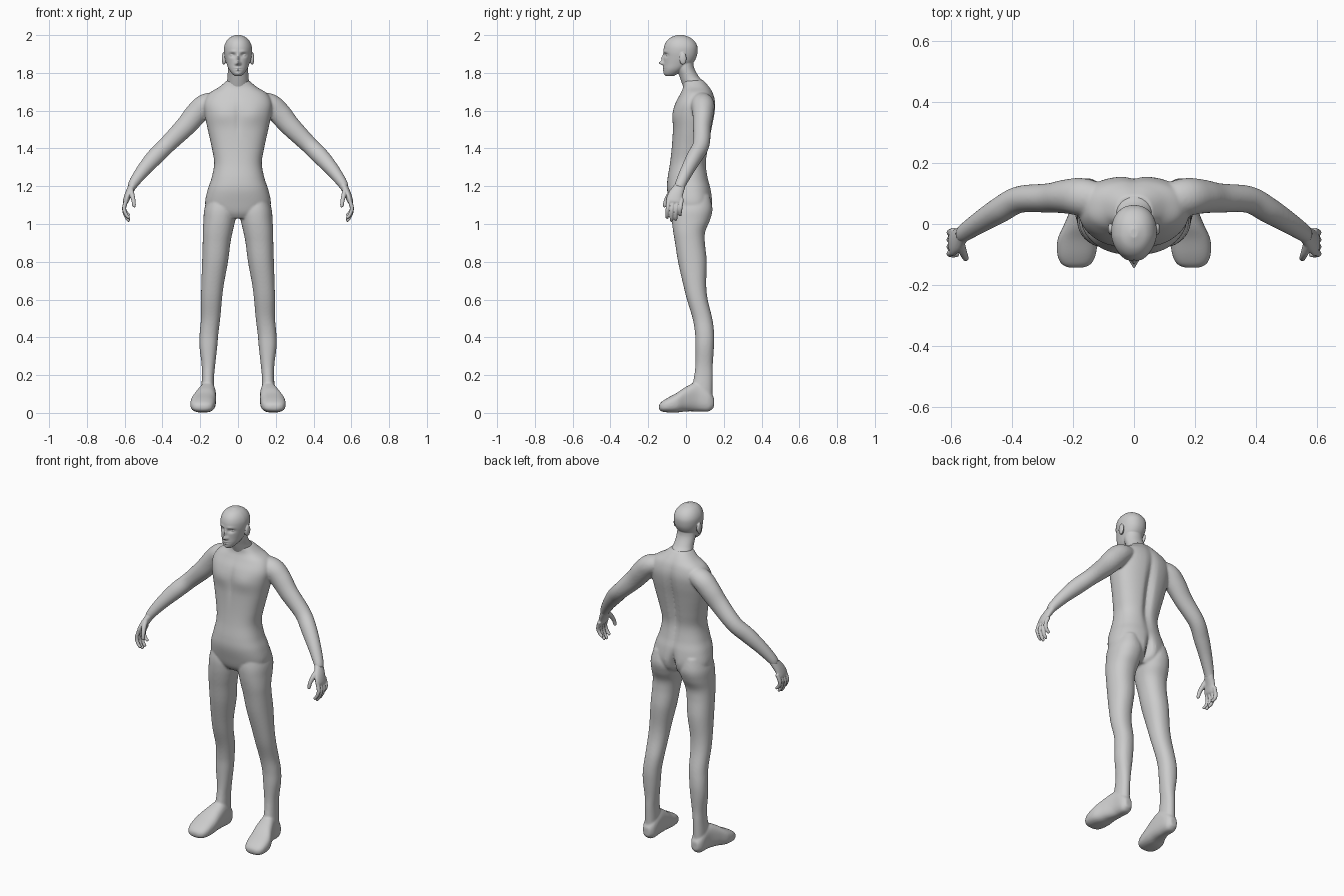
import bpy, bmesh, math
from mathutils import Vector, Matrix

skin = bpy.data.materials.new("grey_skin")
skin.diffuse_color = (0.6, 0.6, 0.6, 1)


def spline(rows, n=6):
    """Smoothly interpolate a short table of sections (Catmull-Rom)."""
    out = []
    for i in range(len(rows) - 1):
        p = [rows[max(0, min(len(rows) - 1, i + k))] for k in (-1, 0, 1, 2)]
        for s in range(n):
            t = s / n
            out.append([b + 0.5 * t * ((c - a) + t * (2*a - 5*b + 4*c - d + t * (3*(b - c) + d - a)))
                        for a, b, c, d in zip(*p)])
    return out + [list(rows[-1])]


def oval(n, power):
    """Unit superellipse."""
    f = lambda v: math.copysign(abs(v) ** (2 / power), v)
    return [(f(math.cos(2*math.pi*i/n)), f(math.sin(2*math.pi*i/n))) for i in range(n)]


def skin_rings(bm, rings, mirror):
    """Close a stack of rings into a solid, optionally on both sides."""
    made = []
    for sx in ((1, -1) if mirror else (1,)):
        vs = [[bm.verts.new((sx * p[0], p[1], p[2])) for p in r] for r in rings]
        n = len(rings[0])
        for a, b in zip(vs, vs[1:]):
            for i in range(n):
                bm.faces.new((a[i], a[(i+1) % n], b[(i+1) % n], b[i]))
        bm.faces.new(vs[0])
        bm.faces.new(vs[-1])
        made += [v for r in vs for v in r]
    return made


def stack(bm, rows, axis="z", power=2.2, mirror=False, n=40):
    """Rows: (position along axis, x0, x1, other0, other1)."""
    rings = []
    for p, x0, x1, a0, a1 in spline(rows):
        ring = []
        for u, v in oval(n, power):
            x, a = (x0 + x1)/2 + u*(x1 - x0)/2, (a0 + a1)/2 + v*(a1 - a0)/2
            ring.append((x, a, p) if axis == "z" else (x, p, a))
        rings.append(ring)
    return skin_rings(bm, rings, mirror)


def tube(bm, rows, n=24):
    """Rows: (x, y, z, radius toward y, radius across); both sides."""
    pts = spline(rows)
    rings = []
    for i, (x, y, z, ra, rb) in enumerate(pts):
        t = (Vector(pts[min(i+1, len(pts)-1)][:3]) - Vector(pts[max(i-1, 0)][:3])).normalized()
        u = (Vector((0, 1, 0)) - t * t.y).normalized()
        w = t.cross(u)
        rings.append([Vector((x, y, z)) + u*a*ra + w*b*rb for a, b in oval(n, 2)])
    skin_rings(bm, rings, True)


def ellipsoid(bm, centre, size):
    for s in (1, -1):
        m = Matrix.Translation((s*centre[0], centre[1], centre[2])) @ Matrix.Diagonal((*size, 1))
        bmesh.ops.create_uvsphere(bm, u_segments=24, v_segments=16, radius=1, matrix=m)


def sculpt(verts, marks, mid, front=True):
    """Push the front or back surface along y with soft bumps: (x, z, width, height, amount)."""
    for v in verts:
        w = max(0, min(1, ((mid - v.co.y) if front else (v.co.y - mid)) / 0.04))
        v.co.y += w * sum(d * math.exp(-((abs(v.co.x) - x)/sx)**2 - ((v.co.z - z)/sz)**2)
                          for x, z, sx, sz, d in marks)


def finish(bm, name, voxel, smooth):
    """Fuse the overlapping solids into one smooth skin."""
    bmesh.ops.recalc_face_normals(bm, faces=bm.faces)
    me = bpy.data.meshes.new(name)
    bm.to_mesh(me)
    bm.free()
    me.materials.append(skin)
    ob = bpy.data.objects.new(name, me)
    bpy.context.collection.objects.link(ob)
    r = ob.modifiers.new("fuse", "REMESH")
    r.mode, r.voxel_size, r.use_smooth_shade = "VOXEL", voxel, True
    s = ob.modifiers.new("soften", "SMOOTH")
    s.factor, s.iterations = 0.5, smooth


body = bmesh.new()
# torso: height, half width, front, back
torso = [(1.03, .10, -.05, .09), (1.06, .155, -.07, .125), (1.11, .174, -.085, .14),
         (1.18, .161, -.10, .133), (1.24, .141, -.098, .118), (1.32, .126, -.085, .108),
         (1.40, .138, -.076, .119), (1.50, .16, -.07, .137), (1.58, .176, -.07, .152),
         (1.64, .18, -.056, .156), (1.69, .155, -.03, .145), (1.725, .10, -.015, .125),
         (1.76, .058, -.015, .095)]
tv = stack(body, [(z, -w, w, a, b) for z, w, a, b in torso], power=2.4, n=72)
sculpt(tv, [(.08, 1.58, .05, .05, -.006), (0, 1.56, .014, .09, .006)], .03)
sculpt(tv, [(0, 1.45, .022, .2, -.022), (0, 1.08, .018, .07, -.04)], .04, front=False)
# legs: height, inner, outer, front, back
stack(body, [(1.15, .04, .155, -.06, .125), (1.08, .01, .178, -.075, .14), (1.02, .015, .183, -.075, .127),
             (.96, .028, .186, -.068, .102), (.9, .04, .187, -.058, .10), (.8, .053, .19, -.042, .11),
             (.68, .075, .194, -.015, .107), (.6, .085, .196, .005, .115), (.5, .094, .196, .035, .139),
             (.42, .104, .203, .048, .149), (.35, .11, .204, .05, .148), (.26, .12, .193, .05, .142),
             (.2, .126, .191, .044, .142), (.12, .126, .194, .03, .14), (.03, .125, .195, .03, .138)],
      mirror=True)
# feet: depth, inner, outer, sole, instep
stack(body, [(.148, .14, .18, .03, .08), (.12, .122, .197, .008, .12), (.06, .117, .205, .008, .16),
             (.0, .116, .228, .008, .138), (-.05, .118, .25, .002, .105), (-.1, .125, .251, .003, .078),
             (-.13, .14, .238, .008, .058), (-.143, .165, .215, .02, .042)],
      axis="y", power=2.6, mirror=True)
# arms
tube(body, [(.10, .075, 1.655, .055, .045), (.17, .088, 1.632, .062, .058), (.22, .09, 1.585, .056, .06),
            (.28, .085, 1.515, .048, .054), (.375, .08, 1.42, .044, .046), (.44, .045, 1.355, .042, .045),
            (.50, .008, 1.287, .036, .037), (.55, -.025, 1.22, .03, .028), (.565, -.037, 1.19, .027, .022)])
finish(body, "body", .006, 5)

hands = bmesh.new()
# palms
tube(hands, [(.545, -.022, 1.228, .024, .022), (.562, -.035, 1.195, .03, .021), (.582, -.055, 1.155, .039, .018),
             (.594, -.064, 1.12, .042, .015), (.597, -.066, 1.108, .03, .008)])
# fingers
for i, length in enumerate((.085, .1, .095, .072)):
    y = -.097 + .023 * i
    tube(hands, [(.588, y + .006, 1.135, .011, .011), (.603, y, 1.115 - .35*length, .0105, .0105),
                 (.593, y - .003, 1.115 - .75*length, .0095, .0095),
                 (.578, y - .003, 1.118 - length, .008, .008), (.575, y - .003, 1.115 - length, .003, .003)], 16)
# thumbs
tube(hands, [(.568, -.06, 1.185, .014, .014), (.56, -.09, 1.152, .014, .013), (.553, -.107, 1.122, .011, .011),
             (.55, -.113, 1.095, .009, .009), (.55, -.114, 1.088, .003, .003)], 16)
finish(hands, "hands", .0035, 3)

head = bmesh.new()
# neck
stack(head, [(1.66, -.06, .06, .01, .125), (1.74, -.06, .06, -.02, .103), (1.78, -.055, .055, -.034, .068),
             (1.83, -.054, .054, -.05, .042), (1.88, -.05, .05, -.05, .04)], power=2)
# skull: height, half width, front, back
skull = [(1.783, .018, -.105, -.065), (1.797, .034, -.115, -.04), (1.82, .05, -.118, -.005),
         (1.85, .061, -.118, .035), (1.88, .069, -.118, .054), (1.91, .074, -.119, .061),
         (1.94, .073, -.116, .06), (1.967, .062, -.104, .046), (1.988, .042, -.08, .02), (2.001, .012, -.045, -.015)]
hv = stack(head, [(z, -w, w, a, b) for z, w, a, b in skull], n=120)
# nose, eye sockets, brows, lips and chin
sculpt(hv, [(0, 1.852, .011, .010, -.026), (0, 1.876, .008, .018, -.014), (.013, 1.848, .007, .007, -.007),
            (.032, 1.894, .017, .010, .013), (.03, 1.913, .02, .007, -.004), (0, 1.826, .018, .004, -.007),
            (0, 1.815, .015, .004, -.007), (0, 1.8205, .022, .0025, .004), (0, 1.795, .016, .009, -.004)], -.05)
# face narrows toward the front
for v in hv:
    v.co.x *= 1 - 1.4 * max(0, -.04 - v.co.y)
# eyes
ellipsoid(head, (.030, -.092, 1.893), (.014, .012, .008))
# ears
ellipsoid(head, (.077, -.016, 1.876), (.009, .019, .032))
ellipsoid(head, (.072, -.02, 1.87), (.010, .014, .025))
finish(head, "head_and_neck", .003, 3)
